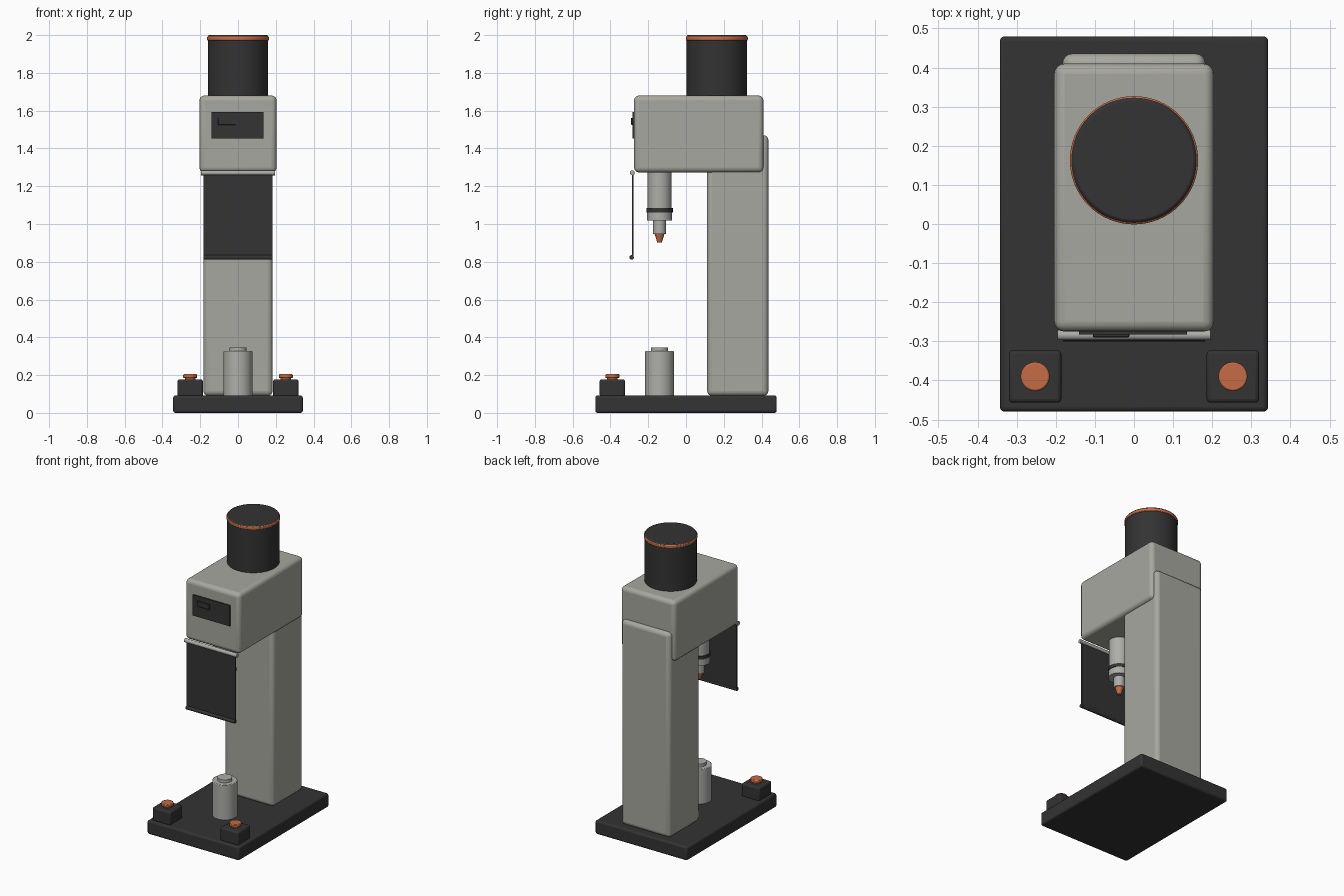
import bpy, math

if "Cube" in bpy.data.objects:
    bpy.data.objects.remove(bpy.data.objects["Cube"])


def colour(name, rgb):
    m = bpy.data.materials.new(name)
    m.diffuse_color = (*rgb, 1)
    m.use_nodes = True
    m.node_tree.nodes["Principled BSDF"].inputs["Base Color"].default_value = m.diffuse_color
    return m


GREY = colour("warm grey paint", (0.39, 0.39, 0.35))
STEEL = colour("light steel", (0.42, 0.42, 0.40))
DARK = colour("charcoal", (0.033, 0.033, 0.034))
ORANGE = colour("burnt orange", (0.56, 0.15, 0.06))


def finish(ob, name, mat, bevel=0, segments=3):
    ob.name = name
    ob.data.materials.append(mat)
    if bevel:
        mod = ob.modifiers.new("rounding", 'BEVEL')
        mod.width = bevel
        mod.segments = segments
        mod.limit_method = 'ANGLE'
        mod.angle_limit = math.radians(40)
    bpy.ops.object.shade_smooth_by_angle(angle=math.radians(35))
    return ob


def box(name, mat, x, y, z, bevel=0, segments=3):
    """Box from (min, max) pairs on each axis."""
    bpy.ops.mesh.primitive_cube_add(
        size=1, location=[(a + b) / 2 for a, b in (x, y, z)])
    ob = bpy.context.object
    ob.scale = [b - a for a, b in (x, y, z)]
    bpy.ops.object.transform_apply(location=False, rotation=False, scale=True)
    return finish(ob, name, mat, bevel, segments)


def post(name, mat, x, y, z0, z1, r0, r1=None, bevel=0, sides=48):
    """Upright cylinder or taper from z0 to z1."""
    bpy.ops.mesh.primitive_cone_add(
        vertices=sides, radius1=r0, radius2=r0 if r1 is None else r1,
        depth=z1 - z0, location=(x, y, (z0 + z1) / 2))
    return finish(bpy.context.object, name, mat, bevel, 2)


def rod(name, mat, y, z, half, r):
    """Horizontal rod along x."""
    bpy.ops.mesh.primitive_cylinder_add(
        vertices=24, radius=r, depth=2 * half, location=(0, y, z),
        rotation=(0, math.pi / 2, 0))
    return finish(bpy.context.object, name, mat)


# Main structure
box("base_plate", DARK, (-0.343, 0.343), (-0.48, 0.48), (0, 0.092), 0.012)
box("column", GREY, (-0.183, 0.183), (0.112, 0.436), (0.09, 1.47), 0.026, 4)
box("head_housing", GREY, (-0.204, 0.204), (-0.275, 0.41), (1.273, 1.68), 0.026, 4)

# Motor with coloured trim ring
post("motor", DARK, 0, 0.163, 1.675, 2.0, 0.16, bevel=0.008, sides=64)
post("motor_trim_ring", ORANGE, 0, 0.163, 1.972, 1.992, 0.164, bevel=0.004, sides=64)

# Front display panel
box("display_panel", DARK, (-0.14, 0.136), (-0.283, -0.27), (1.452, 1.592))
box("display_inset", DARK, (-0.105, -0.012), (-0.29, -0.28), (1.525, 1.562), 0.002, 1)

# Hanging safety shield
rod("shield_hinge_rod", STEEL, -0.284, 1.271, 0.195, 0.013)
box("shield", DARK, (-0.182, 0.182), (-0.287, -0.279), (0.815, 1.268))
rod("shield_bottom_rod", DARK, -0.288, 0.823, 0.182, 0.012)

# Spindle and tool tip
SY = -0.14
post("spindle_quill", STEEL, 0, SY, 1.05, 1.29, 0.064)
post("spindle_band", DARK, 0, SY, 1.062, 1.084, 0.07)
post("spindle_collar", STEEL, 0, SY, 1.018, 1.064, 0.067)
post("tool_chuck", STEEL, 0, SY, 0.948, 1.02, 0.034, sides=32)
post("tool_tip", ORANGE, 0, SY, 0.902, 0.95, 0.012, 0.027, sides=32)

# Workpiece holder on the base
post("holder_body", STEEL, 0, SY, 0.085, 0.327, 0.077, bevel=0.004)
post("holder_pin", STEEL, 0, SY, 0.32, 0.347, 0.045)

# Control buttons at both front corners
for side, s in (("left", -1), ("right", 1)):
    x, y = s * 0.253, -0.39
    box(f"{side}_button_box", DARK, (x - 0.067, x + 0.067),
        (y - 0.067, y + 0.067), (0.085, 0.177), 0.01)
    post(f"{side}_button_stem", ORANGE, x, y, 0.17, 0.187, 0.028, sides=32)
    post(f"{side}_button_cap", ORANGE, x, y, 0.184, 0.205, 0.037, bevel=0.004, sides=32)
